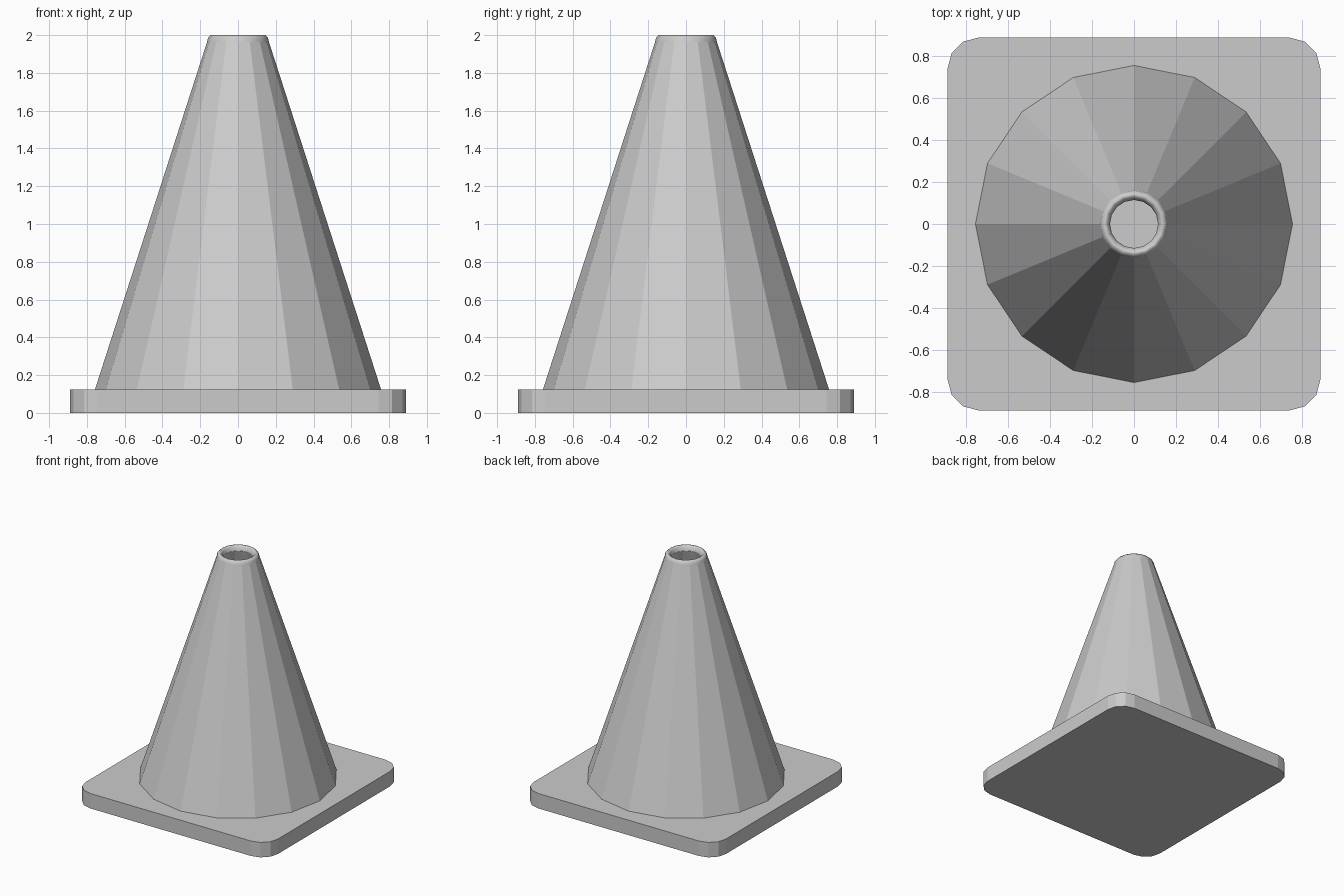
import bpy, bmesh
from math import cos, sin, pi

if "Cube" in bpy.data.objects:
    bpy.data.objects.remove(bpy.data.objects["Cube"])

SIDES = 16
PLATE_TOP = 0.125


def make_object(name, bm):
    bmesh.ops.recalc_face_normals(bm, faces=bm.faces[:])
    mesh = bpy.data.meshes.new(name)
    bm.to_mesh(mesh)
    bm.free()
    obj = bpy.data.objects.new(name, mesh)
    bpy.context.collection.objects.link(obj)
    return obj


# Square base plate with rounded vertical corners
bm = bmesh.new()
bmesh.ops.create_cube(bm, size=1)
for v in bm.verts:
    v.co = (v.co.x * 1.78, v.co.y * 1.78, (v.co.z + 0.5) * PLATE_TOP)
uprights = [e for e in bm.edges if abs(e.verts[0].co.z - e.verts[1].co.z) > 0.01]
bmesh.ops.bevel(bm, geom=uprights, offset=0.147, segments=3, profile=0.5,
                affect='EDGES')
make_object("base_plate", bm)

# Hollow faceted cone: outer wall, rounded lip, inner wall (radius, height)
profile = [(0.757, PLATE_TOP), (0.164, 1.963), (0.159, 1.985), (0.145, 2.0),
           (0.135, 2.0), (0.123, 1.988), (0.115, 1.96), (0.70, PLATE_TOP)]
bm = bmesh.new()
rings = [[bm.verts.new((r * cos(2 * pi * i / SIDES), r * sin(2 * pi * i / SIDES), z))
          for i in range(SIDES)] for r, z in profile]
for a, b in zip(rings, rings[1:] + rings[:1]):
    for i in range(SIDES):
        j = (i + 1) % SIDES
        bm.faces.new((a[i], a[j], b[j], b[i]))
cone = make_object("cone_body", bm)

# Smooth only the small lip faces; the long walls stay flat
for p in cone.data.polygons:
    p.use_smooth = p.center.z > 1.9
